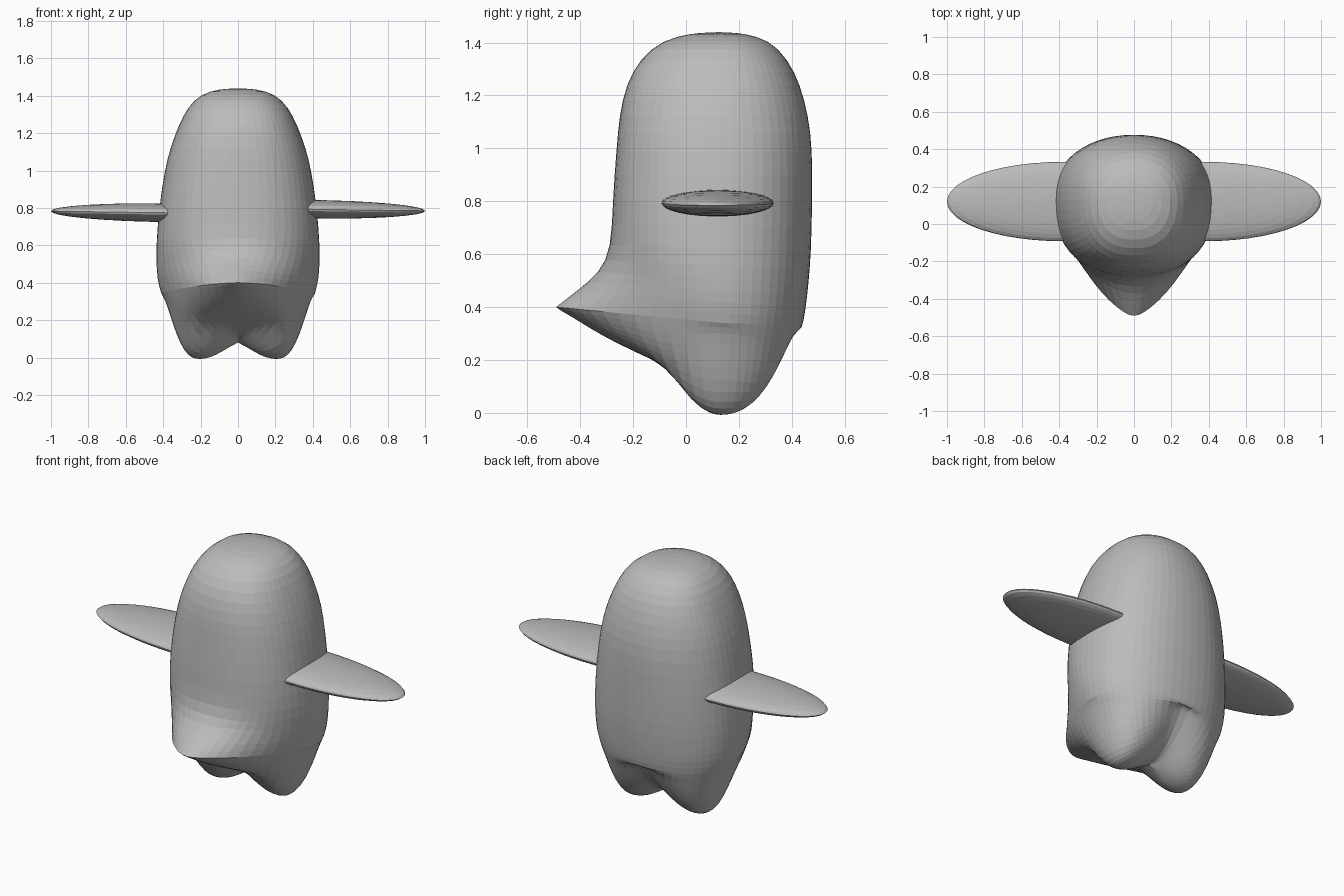
import bpy, math

cube = bpy.data.objects.get("Cube")
if cube:
    bpy.data.objects.remove(cube)

grey = bpy.data.materials.new("plain_grey")
grey.use_nodes = True
grey.diffuse_color = (0.5, 0.5, 0.5, 1)
grey.node_tree.nodes["Principled BSDF"].inputs["Base Color"].default_value = (0.5, 0.5, 0.5, 1)

SEGMENTS = 28
CENTRE_Y = 0.13
# height at the front, half width, front y, back y, front roundness
LEVELS = [
    (0.40, 0.415, -0.50, 0.44, 1.45),
    (0.46, 0.435, -0.42, 0.455, 1.6),
    (0.53, 0.44, -0.33, 0.465, 1.9),
    (0.62, 0.44, -0.285, 0.475, 2.3),
    (0.80, 0.425, -0.28, 0.48, 2.4),
    (1.00, 0.395, -0.265, 0.48, 2.4),
    (1.12, 0.365, -0.255, 0.465, 2.4),
    (1.24, 0.32, -0.23, 0.435, 2.4),
    (1.34, 0.27, -0.175, 0.385, 2.4),
    (1.41, 0.20, -0.09, 0.315, 2.3),
    (1.435, 0.10, 0.02, 0.22, 2.2),
]


def section(angle, half_width, front, back, roundness):
    """Point on an outline with a different front and back curve."""
    c, s = math.cos(angle), math.sin(angle)
    n = roundness if s < 0 else 2.2
    depth = CENTRE_Y - front if s < 0 else back - CENTRE_Y
    x = math.copysign(abs(c) ** (2 / n), c) * half_width
    y = CENTRE_Y + math.copysign(abs(s) ** (2 / n), s) * depth
    return x, y


def underside(x, y):
    """Height of the two rounded feet and the sloping lip underneath."""
    dx = math.hypot(x, 0.03) - 0.23
    dy = y - CENTRE_Y
    e = math.hypot(dx / (0.17 if dx > 0 else 0.34), dy / (0.30 if dy > 0 else 0.25))
    lip = 0.2 + (-0.1 - y) * 0.46 if y < 0.05 else 1
    return min(0.3 * e ** 2.2, lip, 0.36) - 0.012


verts, faces = [], []
angles = [2 * math.pi * i / SEGMENTS - math.pi / 2 for i in range(SEGMENTS)]

# Underside rings, from the middle out to the lip
rim = [section(a, *LEVELS[0][1:]) for a in angles]
rim_z = [0.31 + 0.09 * (0.44 - y) / 0.94 for x, y in rim]
verts.append((0, CENTRE_Y, underside(0, CENTRE_Y)))
SCALES = [0.14, 0.28, 0.4, 0.5, 0.6, 0.7, 0.8, 0.88, 0.95]
for s in SCALES:
    for (rx, ry), rz in zip(rim, rim_z):
        x, y = rx * s, CENTRE_Y + (ry - CENTRE_Y) * s
        z = underside(x, y)
        verts.append((x, y, z + (rz - z) * s ** 9))

# Body rings, from the lip up to the crown
for k, (z, *shape) in enumerate(LEVELS):
    tilt = 0.09 * max(0, 1 - k / 4)
    for a in angles:
        x, y = section(a, *shape)
        verts.append((x, y, z - tilt * (y - shape[1]) / (shape[2] - shape[1])))
verts.append((0, 0.125, 1.44))

rings = len(SCALES) + len(LEVELS)
last = len(verts) - 1
for i in range(SEGMENTS):
    j = (i + 1) % SEGMENTS
    faces.append((0, 1 + j, 1 + i))
    for r in range(rings - 1):
        a, b = 1 + r * SEGMENTS, 1 + (r + 1) * SEGMENTS
        faces.append((a + i, a + j, b + j, b + i))
    top = 1 + (rings - 1) * SEGMENTS
    faces.append((top + i, top + j, last))

mesh = bpy.data.meshes.new("body")
mesh.from_pydata(verts, [], faces)
mesh.materials.append(grey)
body = bpy.data.objects.new("body", mesh)
bpy.context.collection.objects.link(body)

# Keep the lip edge firm under subdivision
crease = mesh.attributes.new("crease_edge", "FLOAT", "EDGE")
first = 1 + len(SCALES) * SEGMENTS
for e in mesh.edges:
    on_rim = all(first <= v < first + SEGMENTS for v in e.vertices)
    crease.data[e.index].value = 0.6 if on_rim and verts[e.vertices[0]][1] < 0.15 else 0
subsurf = body.modifiers.new("smooth_form", "SUBSURF")
subsurf.levels = subsurf.render_levels = 1

# Flat oval wings
for name, side, z in (("left_wing", 1, 0.793), ("right_wing", -1, 0.774)):
    bpy.ops.mesh.primitive_uv_sphere_add(segments=48, ring_count=16, radius=1,
                                         location=(side * 0.38, 0.12, z),
                                         rotation=(0, 0.014, 0))
    wing = bpy.context.object
    wing.name = name
    wing.scale = (0.62, 0.212, 0.05)
    wing.data.materials.append(grey)
